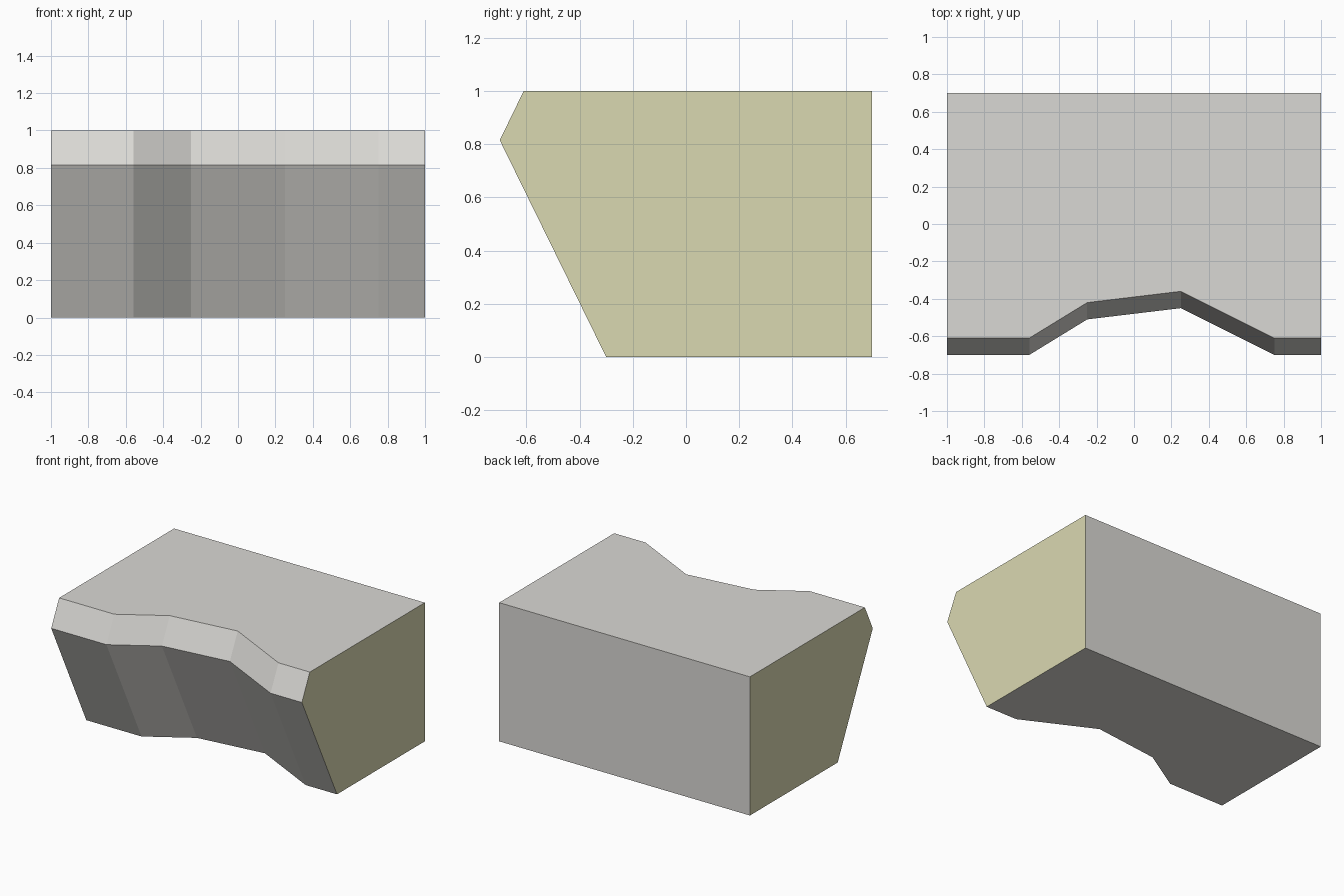
import bpy
import bmesh

cube = bpy.data.objects.get("Cube")
if cube:
    bpy.data.objects.remove(cube, do_unlink=True)


def make_material(name, rgb):
    mat = bpy.data.materials.new(name)
    mat.use_nodes = True
    color = (*rgb, 1.0)
    mat.diffuse_color = color
    mat.node_tree.nodes["Principled BSDF"].inputs["Base Color"].default_value = color
    return mat


stone = make_material("pale grey", (0.70, 0.69, 0.66))
side = make_material("khaki", (0.70, 0.69, 0.44))

# Lip outline (x, y) and the section's (setback, height) levels
LIP = [(-1, -0.70), (-0.56, -0.70), (-0.25, -0.51),
       (0.25, -0.45), (0.75, -0.70), (1, -0.70)]
LEVELS = [(0.40, 0.0), (0.0, 0.815), (0.09, 1.0)]
BACK = 0.70

bm = bmesh.new()
bottom, lip, top = [[bm.verts.new((x, y + setback, z)) for x, y in LIP]
                    for setback, z in LEVELS]
back_low = [bm.verts.new((x, BACK, 0)) for x in (-1, 1)]
back_high = [bm.verts.new((x, BACK, 1)) for x in (-1, 1)]

# Front: undercut slope below the lip and bevel above it
for lower, upper in ((bottom, lip), (lip, top)):
    for i in range(len(LIP) - 1):
        bm.faces.new((lower[i], lower[i + 1], upper[i + 1], upper[i]))

# Top, underside and back
bm.faces.new(top + back_high[::-1])
bm.faces.new(bottom[::-1] + back_low)
bm.faces.new((back_low[1], back_low[0], back_high[0], back_high[1]))

# Coloured end faces
for end, k in ((0, 0), (-1, 1)):
    face = bm.faces.new((bottom[end], lip[end], top[end], back_high[k], back_low[k]))
    face.material_index = 1

bmesh.ops.recalc_face_normals(bm, faces=bm.faces[:])
mesh = bpy.data.meshes.new("ledge_block")
bm.to_mesh(mesh)
bm.free()
mesh.materials.append(stone)
mesh.materials.append(side)
block = bpy.data.objects.new("ledge_block", mesh)
bpy.context.collection.objects.link(block)
